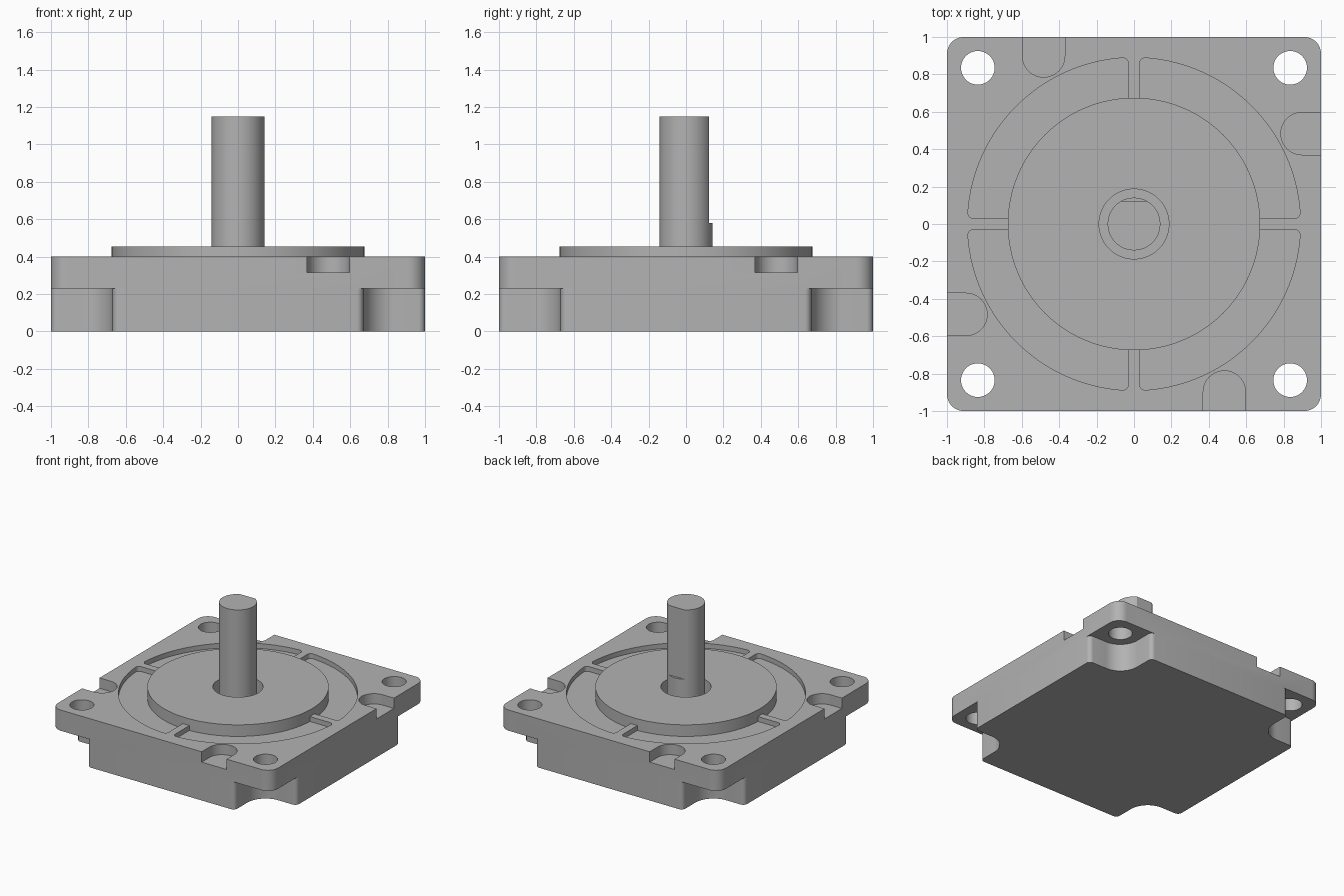
import bpy, bmesh, math
from math import radians, degrees

if "Cube" in bpy.data.objects:
    bpy.data.objects.remove(bpy.data.objects["Cube"])

metal = bpy.data.materials.new("grey metal")
metal.diffuse_color = (0.45, 0.45, 0.45, 1)
metal.use_nodes = True
metal.node_tree.nodes["Principled BSDF"].inputs["Base Color"].default_value = metal.diffuse_color


def arc(cx, cy, r, a0, a1, n=12):
    """Points on an arc, angles in degrees."""
    return [(cx + r * math.cos(radians(a0 + (a1 - a0) * i / n)),
             cy + r * math.sin(radians(a0 + (a1 - a0) * i / n))) for i in range(n + 1)]


def circle(cx, cy, r, n=48):
    return arc(cx, cy, r, 0, 360, n)[:-1]


def turned(points, quarter):
    """Rotate an outline by a number of quarter turns."""
    for _ in range(quarter):
        points = [(-y, x) for x, y in points]
    return points


def prism(name, outline, z0, z1):
    bm = bmesh.new()
    low = bm.faces.new([bm.verts.new((x, y, z0)) for x, y in outline])
    top = bmesh.ops.extrude_face_region(bm, geom=[low])["geom"]
    bmesh.ops.translate(bm, vec=(0, 0, z1 - z0),
                        verts=[g for g in top if isinstance(g, bmesh.types.BMVert)])
    bmesh.ops.recalc_face_normals(bm, faces=bm.faces)
    mesh = bpy.data.meshes.new(name)
    bm.to_mesh(mesh)
    bm.free()
    mesh.materials.append(metal)
    ob = bpy.data.objects.new(name, mesh)
    bpy.context.collection.objects.link(ob)
    return ob


def cut(ob, outline, z0, z1):
    """Subtract a prism from an object."""
    cutter = prism("cutter", outline, z0, z1)
    cutter.hide_render = True
    mod = ob.modifiers.new("cut", "BOOLEAN")
    mod.operation, mod.solver, mod.object = "DIFFERENCE", "EXACT", cutter
    bpy.context.view_layer.objects.active = ob
    bpy.ops.object.modifier_apply(modifier=mod.name)
    bpy.data.objects.remove(cutter)


# Square housing with rounded corners
side = []
for q in range(4):
    side += turned(arc(0.91, 0.91, 0.09, 0, 90), q)
housing = prism("housing", side, 0, 0.4)

# Corner relief with a rounded inner corner and filleted tips
relief = (arc(0.635, 0.965, 0.035, 90, 0, 6) + arc(0.835, 0.835, 0.165, 180, 270, 16)
          + arc(0.965, 0.635, 0.035, 90, 0, 6)[0:]
          + [(1.1, 0.635), (1.1, 1.1), (0.635, 1.1)])

# U-shaped edge pocket
pocket = arc(0.483, -0.898, 0.113, 0, 180, 24) + [(0.37, -1.1), (0.596, -1.1)]

# Ring groove quadrant, rounded at its outer ends
rib, fil, outer, inner = 0.03, 0.03, 0.89, 0.65
cx = rib + fil
cy = math.sqrt((outer - fil) ** 2 - cx ** 2)
lean = degrees(math.atan2(cy, cx))
tip = degrees(math.asin(rib / inner))
groove = (arc(0, 0, inner, tip, 90 - tip, 24) + arc(cx, cy, fil, 180, lean, 6)
          + arc(0, 0, outer, lean, 90 - lean, 32)[1:-1]
          + arc(cy, cx, fil, 90 - lean, -90, 6))

for q in range(4):
    cut(housing, turned(relief, q), -0.1, 0.23)
    cut(housing, turned(pocket, q), 0.315, 0.5)
    cut(housing, turned(groove, q), 0.36, 0.5)
    cut(housing, turned(circle(0.835, 0.835, 0.09), q), -0.1, 0.5)

# Raised pilot disc, with the shaft bore running into the housing
pilot_disc = prism("pilot_disc", circle(0, 0, 0.675, 96), 0.34, 0.455)
bore = circle(0, 0, 0.187)
cut(pilot_disc, bore, 0.2, 0.6)
cut(housing, bore, 0.32, 0.6)

# Shaft with a flat on its rear side
shaft = prism("shaft", circle(0, 0, 0.141), 0.28, 1.15)
cut(shaft, [(-0.3, 0.122), (0.3, 0.122), (0.3, 0.3), (-0.3, 0.3)], 0.58, 1.3)

# Smooth curved walls, keep edges sharp
for ob in (housing, pilot_disc, shaft):
    bpy.ops.object.select_all(action="DESELECT")
    ob.select_set(True)
    bpy.context.view_layer.objects.active = ob
    bpy.ops.object.shade_smooth_by_angle(angle=radians(30))
